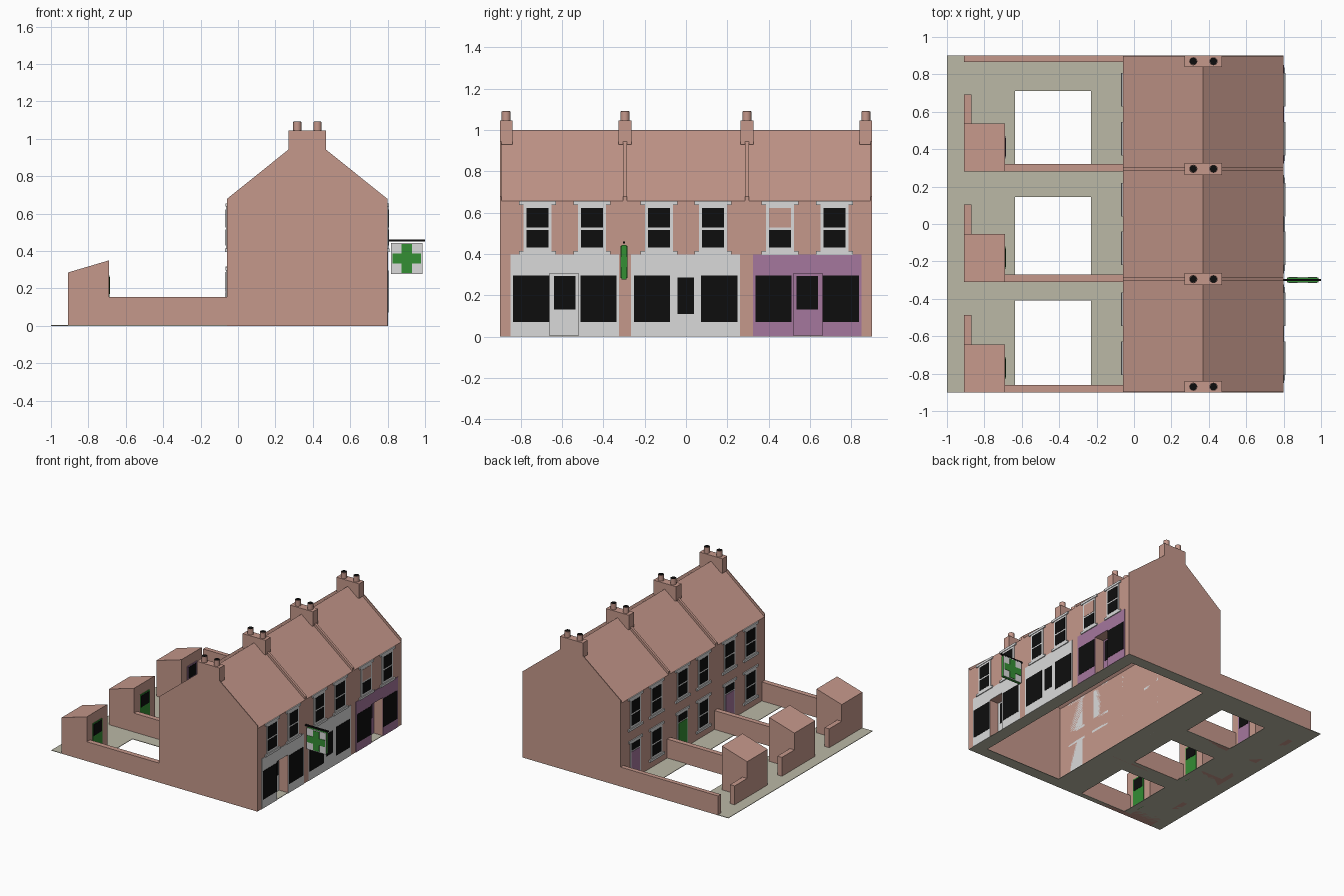
import bpy, bmesh, math

if "Cube" in bpy.data.objects:
    bpy.data.objects.remove(bpy.data.objects["Cube"])

def srgb(r, g, b):
    f = lambda c: ((c / 255 + 0.055) / 1.055) ** 2.4 if c > 10 else c / 255 / 12.92
    return (f(r), f(g), f(b), 1)

def material(name, rgb):
    m = bpy.data.materials.new(name)
    m.diffuse_color = srgb(*rgb)
    m.use_nodes = True
    m.node_tree.nodes["Principled BSDF"].inputs["Base Color"].default_value = m.diffuse_color
    return m

BRICK = material("brick", (197, 152, 139))
WHITE = material("white_paint", (218, 218, 218))
PURPLE = material("purple_paint", (165, 119, 157))
GREEN = material("green_paint", (52, 142, 52))
BLACK = material("black_glass", (13, 13, 13))
PAVING = material("paving", (187, 184, 166))

def finish(name, bm, mat):
    me = bpy.data.meshes.new(name)
    bm.to_mesh(me)
    bm.free()
    me.materials.append(mat)
    ob = bpy.data.objects.new(name, me)
    bpy.context.collection.objects.link(ob)
    return ob

def prism(bm, profile, y0, y1):
    """Extrude an (x, z) profile from y0 to y1."""
    a = [bm.verts.new((x, y0, z)) for x, z in profile]
    b = [bm.verts.new((x, y1, z)) for x, z in profile]
    bm.faces.new(a)
    bm.faces.new(b[::-1])
    n = len(a)
    for i in range(n):
        bm.faces.new((a[i], b[i], b[(i + 1) % n], a[(i + 1) % n]))

def prisms(name, mat, items):
    bm = bmesh.new()
    for profile, y0, y1 in items:
        prism(bm, profile, y0, y1)
    bmesh.ops.recalc_face_normals(bm, faces=bm.faces)
    return finish(name, bm, mat)

def boxes(name, mat, items):
    """Each item is x0, x1, y0, y1, z0, z1."""
    return prisms(name, mat, [([(x0, z0), (x1, z0), (x1, z1), (x0, z1)], y0, y1)
                              for x0, x1, y0, y1, z0, z1 in items])

FRONT, REAR, RIDGE, EAVES, TOP = 0.8, -0.06, 0.37, 0.655, 1.0
ALCOVES = [(-0.66, -0.52), (0.52, 0.66)]
ALC_X, ALC_Z = 0.72, 0.305

# Hollow terrace shell, open underneath, with two door alcoves
bm = bmesh.new()
def face(*pts):
    bm.faces.new([bm.verts.new(p) for p in pts])

for y in (-0.9, 0.9):
    pts = [(REAR, y, 0), (FRONT, y, 0), (FRONT, y, EAVES), (RIDGE, y, TOP), (REAR, y, EAVES)]
    face(*(pts if y < 0 else pts[::-1]))
face((REAR, -0.9, 0), (REAR, -0.9, EAVES), (REAR, 0.9, EAVES), (REAR, 0.9, 0))
face((REAR, -0.9, EAVES), (RIDGE, -0.9, TOP), (RIDGE, 0.9, TOP), (REAR, 0.9, EAVES))
face((FRONT, -0.9, EAVES), (FRONT, 0.9, EAVES), (RIDGE, 0.9, TOP), (RIDGE, -0.9, TOP))

def facade(y0, y1, z0, z1, x=FRONT):
    face((x, y0, z0), (x, y1, z0), (x, y1, z1), (x, y0, z1))

facade(-0.9, 0.9, ALC_Z, EAVES)
for y0, y1 in ((-0.9, -0.66), (-0.52, 0.52), (0.66, 0.9)):
    facade(y0, y1, 0, ALC_Z)
for y0, y1 in ALCOVES:
    facade(y0, y1, 0, ALC_Z, ALC_X)
    face((ALC_X, y0, 0), (FRONT, y0, 0), (FRONT, y0, ALC_Z), (ALC_X, y0, ALC_Z))
    face((FRONT, y1, 0), (ALC_X, y1, 0), (ALC_X, y1, ALC_Z), (FRONT, y1, ALC_Z))
    face((ALC_X, y0, ALC_Z), (FRONT, y0, ALC_Z), (FRONT, y1, ALC_Z), (ALC_X, y1, ALC_Z))
bmesh.ops.remove_doubles(bm, verts=bm.verts, dist=1e-5)
finish("terrace_shell", bm, BRICK)

# Raised parapet strips at gables and party walls
strip = [(REAR, EAVES), (RIDGE, TOP), (FRONT, EAVES),
         (FRONT, EAVES + 0.023), (RIDGE, TOP + 0.023), (REAR, EAVES + 0.023)]
prisms("roof_parapets", BRICK, [(strip, a, b) for a, b in
       ((-0.9, -0.893), (-0.305, -0.285), (0.285, 0.305), (0.893, 0.9))])

# Chimney stacks with pots
stacks = [(-0.9, -0.84), (-0.327, -0.263), (0.263, 0.327), (0.84, 0.9)]
boxes("chimney_stacks", BRICK, [(0.27, 0.47, a, b, 0.93, 1.045) for a, b in stacks])

def discs(name, mat, r, z0, z1):
    bm = bmesh.new()
    for a, b in stacks:
        for x in (0.317, 0.425):
            ret = bmesh.ops.create_cone(bm, cap_ends=True, segments=16, radius1=r,
                                        radius2=r, depth=z1 - z0)
            bmesh.ops.translate(bm, verts=ret["verts"], vec=(x, (a + b) / 2, (z0 + z1) / 2))
    ob = finish(name, bm, mat)
    for p in ob.data.polygons:
        p.use_smooth = abs(p.normal.z) < 0.5

discs("chimney_pots", BRICK, 0.022, 1.04, 1.09)
discs("chimney_pot_openings", BLACK, 0.019, 1.085, 1.092)

# Paving slab with openings in each yard and under the houses
T = 0.004
boxes("paving_slab", PAVING,
      [(-1, -0.635, -0.9, 0.9, 0, T), (-0.23, 0.03, -0.9, 0.9, 0, T), (0.7, 0.8, -0.9, 0.9, 0, T),
       (0.03, 0.7, -0.9, -0.81, 0, T), (0.03, 0.7, 0.81, 0.9, 0, T)] +
      [(-0.635, -0.23, a, b, 0, T) for a, b in
       ((-0.9, -0.86), (-0.41, -0.27), (0.145, 0.32), (0.71, 0.9))])

# Yard walls and sheds
yards = [(-0.9, PURPLE, GREEN), (-0.31, GREEN, GREEN), (0.28, PURPLE, PURPLE)]
shed = [(-0.91, 0), (-0.69, 0), (-0.69, 0.35), (-0.91, 0.285)]
boxes("yard_walls", BRICK,
      [(-0.69, REAR, y, y + 0.04, 0, 0.153) for y, _, _ in yards] +
      [(-0.91, REAR, 0.865, 0.9, 0, 0.153)] +
      [(-0.91, -0.87, y + 0.257, y + 0.413, 0, 0.153) for y, _, _ in yards])
prisms("sheds", BRICK, [(shed, y, y + 0.257) for y, _, _ in yards])
for i, (y, _, paint) in enumerate(yards, 1):
    boxes(f"shed_door_{i}", paint, [(-0.69, -0.686, y + 0.07, y + 0.19, 0, 0.27)])
    boxes(f"shed_door_glass_{i}", BLACK, [(-0.686, -0.684, y + 0.08, y + 0.18, 0.17, 0.26)])

def plate(side, y0, y1, z0, z1, d0, d1):
    """Box on the street (1) or yard (-1) wall, from depth d0 to d1."""
    base = FRONT if side > 0 else REAR
    x0, x1 = sorted((base + side * d0, base + side * d1))
    return (x0, x1, y0, y1, z0, z1)

def window(name, side, y, dz=0, upper=BLACK):
    P = lambda w, z0, z1, d0, d1: plate(side, y - w, y + w, z0 + dz, z1 + dz, d0, d1)
    boxes(name + "_frame", WHITE, [P(0.068, 0.413, 0.637, 0, 0.004),
                                   P(0.09, 0.637, 0.655, 0, 0.008),
                                   P(0.09, 0.395, 0.413, 0, 0.01)])
    boxes(name + "_lower_pane", BLACK, [P(0.053, 0.43, 0.515, 0.004, 0.006)])
    boxes(name + "_upper_pane", upper, [P(0.053, 0.527, 0.622, 0.004, 0.006)])

# Upstairs windows on both sides
for i, y in enumerate((-0.718, -0.455, -0.13, 0.13, 0.455, 0.718), 1):
    window(f"street_window_{i}", 1, y, 0, BRICK if i == 5 else BLACK)
    window(f"yard_upper_window_{i}", -1, y)

# Rear ground floor: a window and a door to each yard
for i, (dy, wy) in enumerate(((-0.455, -0.718), (0.13, -0.13), (0.718, 0.455))):
    window(f"yard_lower_window_{i + 1}", -1, wy, -0.34)
    P = lambda w, z0, z1, d0, d1: plate(-1, dy - w, dy + w, z0, z1, d0, d1)
    boxes(f"back_door_frame_{i + 1}", WHITE, [P(0.065, 0, 0.298, 0, 0.003),
                                              P(0.085, 0.298, 0.316, 0, 0.008)])
    boxes(f"back_door_{i + 1}", yards[i][1], [P(0.053, 0.004, 0.225, 0.003, 0.006)])
    boxes(f"back_door_fanlight_{i + 1}", BLACK, [P(0.053, 0.235, 0.288, 0.003, 0.006)])

# Shopfronts, split around alcoves
H = 0.397
for name, paint, y0, y1, alc in (("left_shop", WHITE, -0.85, -0.323, ALCOVES[0]),
                                 ("middle_shop", WHITE, -0.265, 0.262, None),
                                 ("right_shop", PURPLE, 0.323, 0.85, ALCOVES[1])):
    c = (y0 + y1) / 2
    if alc:
        a, b = alc
        panels = [plate(1, y0, a, 0, H, 0, 0.003), plate(1, b, y1, 0, H, 0, 0.003),
                  plate(1, a, b, ALC_Z, H, 0, 0.003),
                  (ALC_X, ALC_X + 0.004, a, b, 0, ALC_Z)]
        pane = (ALC_X + 0.004, ALC_X + 0.006, c - 0.053, c + 0.053, 0.13, 0.293)
    else:
        panels = [plate(1, y0, y1, 0, H, 0, 0.003)]
        pane = plate(1, c - 0.04, c + 0.04, 0.11, 0.285, 0.003, 0.005)
    boxes(name + "_front", paint, panels)
    boxes(name + "_glass", BLACK, [pane] + [
        plate(1, m - 0.088, m + 0.088, 0.07, 0.295, 0.003, 0.005) for m in (c - 0.163, c + 0.163)])

# Hanging sign with a cross on both faces
S, CX, CZ = -0.3, 0.902, 0.36
boxes("sign_bracket", BLACK, [(FRONT, 1.0, S - 0.006, S + 0.006, 0.45, 0.461)])
boxes("sign_case", GREEN, [(CX - 0.084, CX + 0.084, S - 0.011, S + 0.011, CZ - 0.084, CZ + 0.084)])
faces, cross = [], []
for s in (-1, 1):
    y0, y1 = sorted((S + s * 0.011, S + s * 0.013))
    faces.append((CX - 0.084, CX + 0.084, y0, y1, CZ - 0.084, CZ + 0.084))
    y0, y1 = sorted((S + s * 0.013, S + s * 0.016))
    cross += [(CX - 0.077, CX + 0.077, y0, y1, CZ - 0.027, CZ + 0.027),
              (CX - 0.027, CX + 0.027, y0, y1, CZ + 0.027, CZ + 0.077),
              (CX - 0.027, CX + 0.027, y0, y1, CZ - 0.077, CZ - 0.027)]
boxes("sign_faces", WHITE, faces)
boxes("sign_cross", GREEN, cross)
